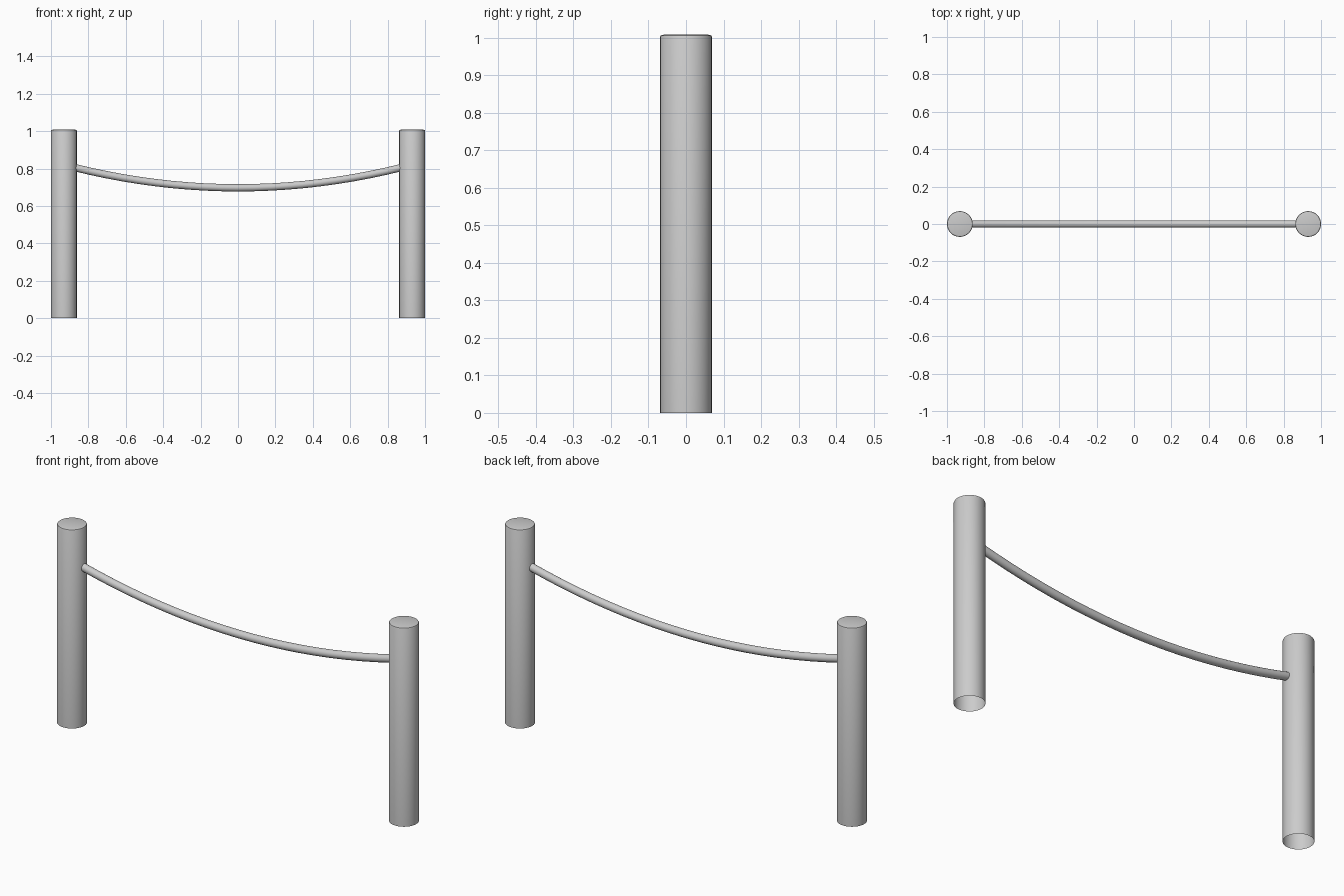
import bpy, bmesh
from math import radians
from mathutils import Vector, Matrix

if "Cube" in bpy.data.objects:
    bpy.data.objects.remove(bpy.data.objects["Cube"])

POST_X, POST_R = 0.931, 0.069


def shade(obj, angle=35):
    bpy.ops.object.select_all(action='DESELECT')
    obj.select_set(True)
    bpy.context.view_layer.objects.active = obj
    bpy.ops.object.shade_smooth_by_angle(angle=radians(angle))


# Posts: lathed profile with an open base and a softly rounded top
def make_post(name, x):
    profile = [(POST_R, 0), (POST_R, 1.002), (0.067, 1.006), (0.06, 1.008), (0, 1.009)]
    bm = bmesh.new()
    verts = [bm.verts.new((r, 0, z)) for r, z in profile]
    edges = [bm.edges.new(pair) for pair in zip(verts, verts[1:])]
    bmesh.ops.spin(bm, geom=verts + edges, cent=(0, 0, 0), axis=(0, 0, 1),
                   angle=radians(360), steps=32)
    bmesh.ops.remove_doubles(bm, verts=bm.verts, dist=0.0002)
    bmesh.ops.recalc_face_normals(bm, faces=bm.faces)
    # make sure the open shell faces outwards
    side = max(bm.faces, key=lambda f: f.calc_area())
    c = side.calc_center_median()
    if side.normal.dot(Vector((c.x, c.y, 0))) < 0:
        bmesh.ops.reverse_faces(bm, faces=bm.faces)
    mesh = bpy.data.meshes.new(name)
    bm.to_mesh(mesh)
    bm.free()
    obj = bpy.data.objects.new(name, mesh)
    obj.location.x = x
    bpy.context.collection.objects.link(obj)
    shade(obj)


make_post("left_post", -POST_X)
make_post("right_post", POST_X)

# Rope: rings of a round section swept along a sagging parabola
SEGMENTS, SIDES, ROPE_R, END_X = 20, 16, 0.0195, 0.88
SAG = 0.106 / 0.865 ** 2
bm = bmesh.new()
rings = []
for i in range(SEGMENTS + 1):
    x = END_X * (2 * i / SEGMENTS - 1)
    tangent = Vector((1, 0, 2 * SAG * x)).normalized()
    up = Vector((-tangent.z, 0, tangent.x))
    centre = Vector((x, 0, 0.697 + SAG * x * x))
    rings.append([bm.verts.new(centre + Matrix.Rotation(radians(360 * k / SIDES), 3, tangent)
                               @ up * ROPE_R) for k in range(SIDES)])
for a, b in zip(rings, rings[1:]):
    for k in range(SIDES):
        n = (k + 1) % SIDES
        bm.faces.new((a[k], a[n], b[n], b[k]))
bmesh.ops.recalc_face_normals(bm, faces=bm.faces)
if max(bm.faces, key=lambda f: f.normal.z).calc_center_median().z < 0.697:
    bmesh.ops.reverse_faces(bm, faces=bm.faces)
mesh = bpy.data.meshes.new("rope")
bm.to_mesh(mesh)
bm.free()
rope = bpy.data.objects.new("rope", mesh)
bpy.context.collection.objects.link(rope)
shade(rope)
